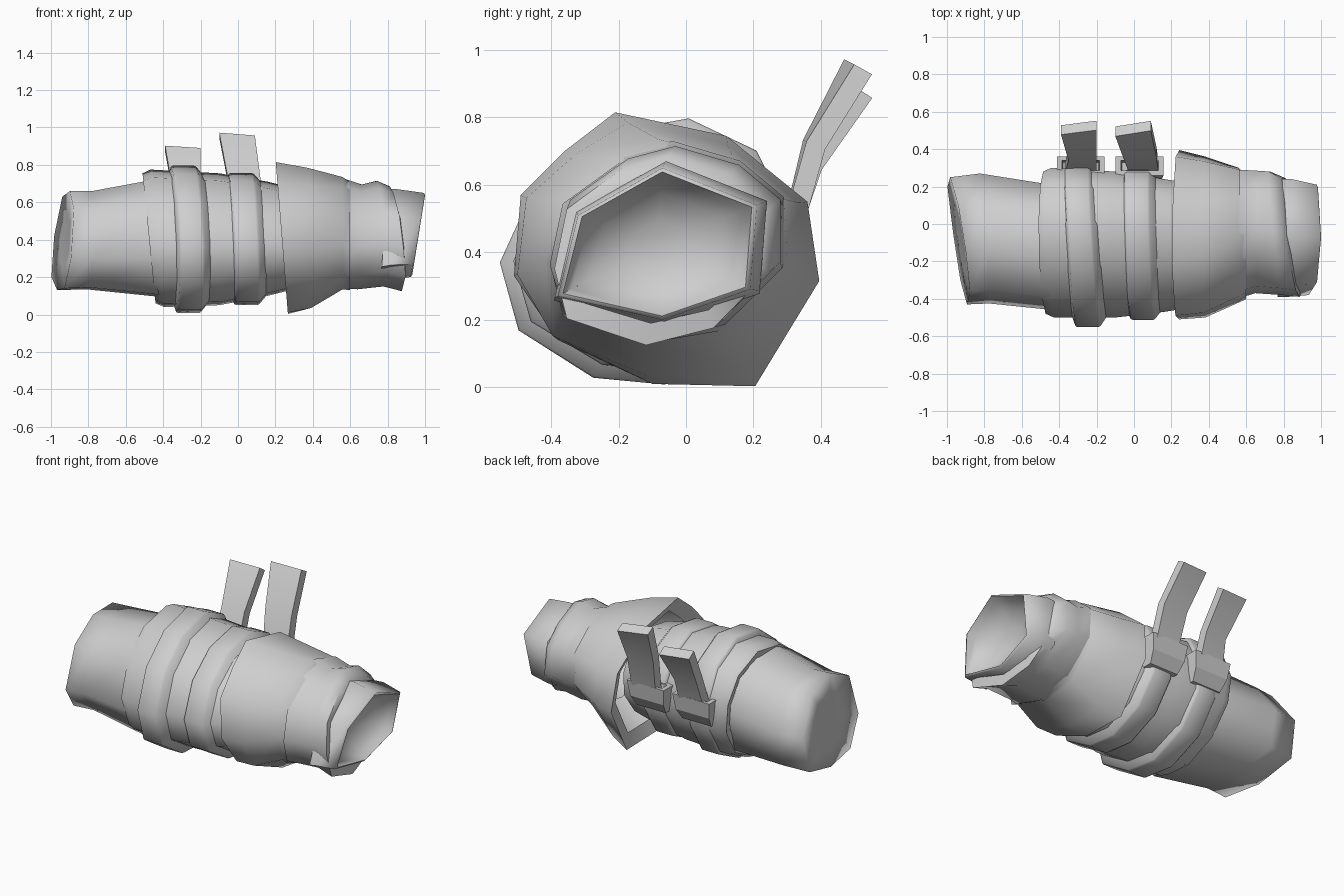
import bpy, bmesh, math
from mathutils import Vector

if "Cube" in bpy.data.objects:
    bpy.data.objects.remove(bpy.data.objects["Cube"])

grey = bpy.data.materials.new("cloth grey")
grey.diffuse_color = (0.62, 0.62, 0.62, 1)
grey.use_nodes = True
grey.node_tree.nodes["Principled BSDF"].inputs["Base Color"].default_value = grey.diffuse_color

# Cross-sections as (y, z), starting at the top and running toward +y
STRAP = [(0, .795), (.2, .7), (.29, .52), (.28, .32), (.15, .12), (-.07, .01),
         (-.28, .03), (-.5, .17), (-.555, .37), (-.45, .6), (-.25, .75)]
FLARE = [(-.21, .815), (.12, .745), (.36, .55), (.395, .315), (.205, .003),
         (-.1, .01), (-.38, .14), (-.51, .33), (-.49, .57), (-.36, .7)]
WRAP = [(-.05, .72), (.15, .66), (.28, .55), (.28, .35), (.1, .17),
        (-.12, .115), (-.38, .2), (-.42, .36), (-.38, .55), (-.2, .68)]
LEFT = [(-.15, .66), (.1, .63), (.25, .42), (.2, .2), (-.05, .13),
        (-.3, .14), (-.43, .3), (-.36, .56)]
CUFF = [(-.07, .65), (.21, .54), (.19, .29), (-.07, .2), (-.38, .27), (-.32, .51)]


def finish(name, bm, angle):
    bmesh.ops.recalc_face_normals(bm, faces=bm.faces[:])
    me = bpy.data.meshes.new(name)
    bm.to_mesh(me)
    bm.free()
    me.materials.append(grey)
    ob = bpy.data.objects.new(name, me)
    bpy.context.collection.objects.link(ob)
    bpy.ops.object.select_all(action='DESELECT')
    ob.select_set(True)
    bpy.context.view_layer.objects.active = ob
    bpy.ops.object.shade_smooth_by_angle(angle=math.radians(angle))
    return ob


def ring(shape, x, tz=0, ty=0, box=None, s=1):
    """Section at x, leaning with z and y, fitted to box (y0, y1, z0, z1) and scaled."""
    ys, zs = [p[0] for p in shape], [p[1] for p in shape]
    a = (min(ys), max(ys), min(zs), max(zs))
    b = box or a
    cy, cz = (b[0] + b[1]) / 2, (b[2] + b[3]) / 2
    out = []
    for y, z in shape:
        y = b[0] + (y - a[0]) / (a[1] - a[0]) * (b[1] - b[0])
        z = b[2] + (z - a[2]) / (a[3] - a[2]) * (b[3] - b[2])
        y, z = cy + (y - cy) * s, cz + (z - cz) * s
        out.append(Vector((x + tz * (z - .4) + ty * (y + .05), y, z)))
    return out


def loft(name, rings, angle=35, start=False, end=False):
    bm = bmesh.new()
    vs = [[bm.verts.new(p) for p in r] for r in rings]
    n = len(vs[0])
    for a, b in zip(vs, vs[1:]):
        for i in range(n):
            j = (i + 1) % n
            bm.faces.new((a[i], a[j], b[j], b[i]))
    # Temporary caps keep the normals pointing outward
    caps = [bm.faces.new(vs[0]), bm.faces.new(vs[-1])]
    bmesh.ops.recalc_face_normals(bm, faces=bm.faces[:])
    drop = [c for c, keep in zip(caps, (start, end)) if not keep]
    if drop:
        bmesh.ops.delete(bm, geom=drop, context='FACES_ONLY')
    return finish_keep(name, bm, angle)


def finish_keep(name, bm, angle):
    me = bpy.data.meshes.new(name)
    bm.to_mesh(me)
    bm.free()
    me.materials.append(grey)
    ob = bpy.data.objects.new(name, me)
    bpy.context.collection.objects.link(ob)
    bpy.ops.object.select_all(action='DESELECT')
    ob.select_set(True)
    bpy.context.view_layer.objects.active = ob
    bpy.ops.object.shade_smooth_by_angle(angle=math.radians(angle))
    return ob


def mix(a, b, t):
    return [(p[0] + (q[0] - p[0]) * t, p[1] + (q[1] - p[1]) * t) for p, q in zip(a, b)]


# Left end of the roll, closed by a soft, nearly flat end
loft("left_roll", [
    ring(LEFT, -.93, .1, -.15, s=.5),
    ring(LEFT, -.94, .1, -.15),
    ring(LEFT, -.8, .05, -.08, (-.425, .27, .135, .66)),
    ring(LEFT, -.44, -.05, 0, (-.46, .21, .095, .72))], 120, start=True)

# Middle sleeve under the straps
loft("middle_sleeve", [
    ring(STRAP, -.455, -.1, 0, (-.44, .22, .1, .7)),
    ring(STRAP, -.475, -.1, 0, (-.48, .28, .06, .755)),
    ring(STRAP, -.43, -.1, 0, (-.5, .3, .04, .775)),
    ring(STRAP, -.1, 0, 0, (-.5, .28, .05, .755)),
    ring(STRAP, .16, 0, 0, (-.47, .24, .1, .71)),
    ring(STRAP, .28, 0, 0, (-.45, .22, .13, .68))], 52)

# Flared sleeve on the right, wide edge facing the straps
loft("flared_sleeve", [
    ring(FLARE, .27, -.08, 0, s=.8),
    ring(FLARE, .235, -.08, 0),
    ring(mix(FLARE, WRAP, .3), .38, -.03, 0, (-.5, .36, .035, .785)),
    ring(mix(FLARE, WRAP, .75), .56, 0, 0, (-.42, .3, .135, .735)),
    ring(WRAP, .6, 0, 0, s=.95)], 60)

# Creased cloth wrap around the right wrist
loft("wrist_wrap", [
    ring(WRAP, .54, .05, .05, (-.41, .29, .14, .73)),
    ring(WRAP, .65, .04, 0, (-.37, .285, .135, .695)),
    ring(WRAP, .76, -.05, -.1, (-.38, .28, .15, .715)),
    ring(WRAP, .84, -.1, -.12, (-.39, .245, .125, .685)),
    ring(WRAP, .85, -.1, -.12, (-.34, .21, .19, .63))], 60)

# Right cuff with a dished opening
loft("right_cuff", [
    ring(CUFF, .78, .08, 0, (-.39, .24, .18, .67)),
    ring(CUFF, .83, .08, 0, (-.39, .24, .19, .67)),
    ring(CUFF, .955, .16, 0),
    ring(CUFF, .962, .16, 0, s=.95),
    ring(CUFF, .92, .14, 0, s=.86),
    ring(CUFF, .87, .1, 0, s=.68),
    ring(CUFF, .83, .1, 0, s=.3)], 75, end=True)


def strap(name, x, tz, ty, box):
    steps = [(-.085, .88), (-.072, .985), (-.06, 1), (.05, 1), (.062, .985), (.095, .88)]
    return loft(name, [ring(STRAP, x + dx, tz, ty, box, s) for dx, s in steps], 50)


def tail(name, path, half=.03):
    """Flat strip through (x0, x1, y, z, twist) points, square to its own path."""
    rings = []
    for i, (x0, x1, y, z, t) in enumerate(path):
        p, q = path[max(i - 1, 0)], path[min(i + 1, len(path) - 1)]
        d = Vector((0, q[2] - p[2], q[3] - p[3])).normalized()
        n = Vector((0, d.z, -d.y)) * half
        a, b = Vector((x0, y - t, z + t / 2)), Vector((x1, y + t, z - t / 2))
        rings.append([a - n, b - n, b + n, a + n])
    return loft(name, rings, 20, end=True)


def pocket(name, x, z):
    """Flared keeper at the back that holds the loose tail, open at the top."""
    def rect(w, y0, y1, h):
        return [Vector((x + sx * w, y, h)) for sx, y in ((-1, y0), (1, y0), (1, y1), (-1, y1))]
    return loft(name, [rect(.1, .2, .30, z - .1), rect(.115, .23, .345, z - .03),
                       rect(.128, .26, .36, z + .07), rect(.1, .285, .34, z + .07),
                       rect(.095, .28, .33, z)], 20, start=True, end=True)


# Two straps, each with a keeper and a loose upright tail
strap("left_strap", -.272, -.03, -.06, (-.552, .30, .008, .797))
strap("right_strap", .038, -.04, -.03, (-.512, .29, .05, .757))
pocket("left_keeper", -.285, .46)
pocket("right_keeper", .03, .46)
tail("left_tail", [(-.37, -.2, .305, .45, 0), (-.35, -.2, .37, .66, .005),
                   (-.39, -.2, .515, .88, .012)])
tail("right_tail", [(-.03, .13, .31, .45, 0), (-.055, .12, .38, .72, .005),
                    (-.1, .09, .51, .95, .015)])
